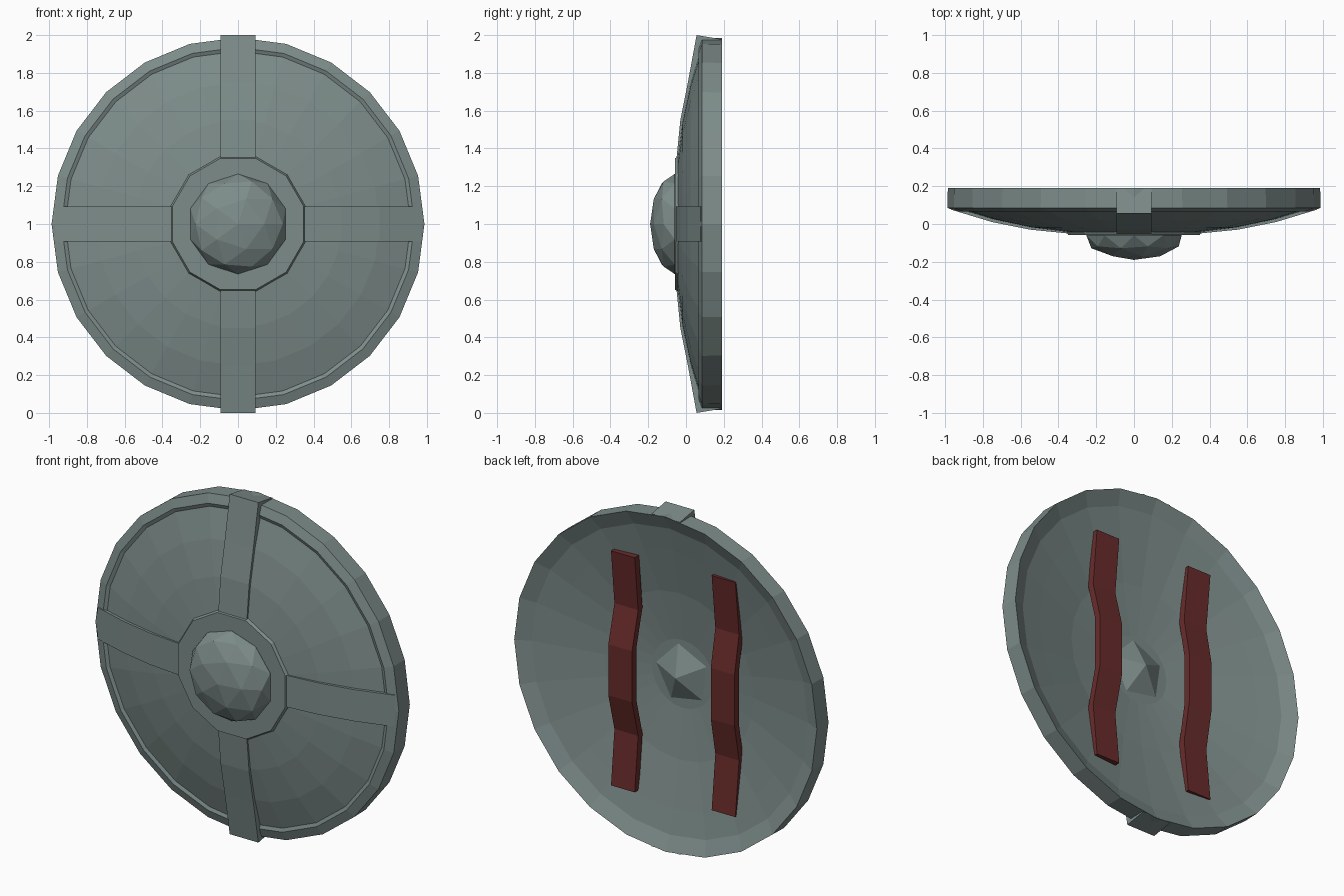
import bpy, bmesh, math
from mathutils import Matrix, Vector

if "Cube" in bpy.data.objects:
    bpy.data.objects.remove(bpy.data.objects["Cube"])


def material(name, color):
    m = bpy.data.materials.new(name)
    m.diffuse_color = (*color, 1)
    m.use_nodes = True
    m.node_tree.nodes["Principled BSDF"].inputs["Base Color"].default_value = m.diffuse_color
    return m


METAL = material("grey_green_metal", (0.205, 0.265, 0.255))
LEATHER = material("dark_red_leather", (0.14, 0.025, 0.024))
CENTRE = Vector((0, 0, 1))


def finish(name, bm, mat):
    bmesh.ops.recalc_face_normals(bm, faces=bm.faces)
    me = bpy.data.meshes.new(name)
    bm.to_mesh(me)
    bm.free()
    me.materials.append(mat)
    ob = bpy.data.objects.new(name, me)
    bpy.context.collection.objects.link(ob)
    return ob


def revolve(name, profile, sides, mat, offset=0.0):
    """Turn an (r, y) profile, starting and ending on the axis, around y."""
    bm = bmesh.new()
    rings = []
    for r, y in profile:
        if r == 0:
            rings.append([bm.verts.new((0, y, 1))] * sides)
        else:
            rings.append([bm.verts.new((r * math.cos(a), y, 1 + r * math.sin(a)))
                          for a in (offset + math.tau * i / sides for i in range(sides))])
    for a, b in zip(rings, rings[1:]):
        for i in range(sides):
            j = (i + 1) % sides
            bm.faces.new(list(dict.fromkeys([a[i], a[j], b[j], b[i]])))
    return finish(name, bm, mat)


def strip(name, front, back, x0, x1, mat, angle=0.0):
    """Band with (z, y) front and back outlines, between x0 and x1, turned about y."""
    bm = bmesh.new()
    rows = []
    for (zf, yf), (zb, yb) in zip(front, back):
        rows.append([bm.verts.new(p) for p in
                     ((x0, yf, zf), (x1, yf, zf), (x1, yb, zb), (x0, yb, zb))])
    for a, b in zip(rows, rows[1:]):
        for i in range(4):
            j = (i + 1) % 4
            bm.faces.new((a[i], a[j], b[j], b[i]))
    bm.faces.new(rows[0])
    bm.faces.new(rows[-1])
    bmesh.ops.transform(bm, verts=bm.verts,
                        matrix=Matrix.Translation(CENTRE) @ Matrix.Rotation(angle, 4, 'Y'))
    return finish(name, bm, mat)


# Dished shell with sunken front, raised rim band and hollow back
revolve("shield_shell", [
    (0, -0.042), (0.36, -0.042), (0.55, -0.018), (0.75, 0.024), (0.915, 0.074),
    (0.935, 0.066), (0.987, 0.085), (0.985, 0.19),
    (0.90, 0.15), (0.76, 0.12), (0.49, 0.065), (0.2, 0.03), (0, 0.03)], 24, METAL)

# Raised collar around the boss
revolve("centre_collar", [(0, -0.058), (0.36, -0.058), (0.38, -0.02), (0, -0.02)],
        12, METAL, math.radians(15))

# Four raised cross bars; the vertical pair overlaps the rim
for i, name in enumerate(("top_bar", "right_bar", "bottom_bar", "left_bar")):
    vertical = i % 2 == 0
    front = [(0.30, -0.055), (0.55, -0.030), (0.75, 0.010)]
    back = [(0.30, 0.0), (0.55, 0.03), (0.75, 0.065)]
    if vertical:
        front += [(1.0, 0.056), (0.978, 0.188)]
        back += [(0.93, 0.125), (0.955, 0.165)]
    else:
        front += [(0.968, 0.076)]
        back += [(0.93, 0.125)]
    strip(name, front, back, -0.093, 0.093, METAL, i * math.pi / 2)

# Faceted boss on the front
bm = bmesh.new()
bmesh.ops.create_icosphere(bm, subdivisions=2, radius=0.265)
bmesh.ops.transform(bm, verts=bm.verts, matrix=(
    Matrix.Translation((0, -0.06, 1)) @ Matrix.Diagonal((1, 0.49, 1, 1))
    @ Matrix.Rotation(math.pi / 2, 4, 'X')))
bmesh.ops.bisect_plane(bm, geom=bm.verts[:] + bm.edges[:] + bm.faces[:],
                       plane_co=(0, -0.04, 1), plane_no=(0, 1, 0), clear_outer=True)
finish("boss", bm, METAL)

# Five-sided back end of the boss
revolve("boss_back", [(0, 0.02), (0.18, 0.028), (0, 0.10)], 5, METAL, math.radians(80))

# Two bent straps on the back: x, z shift, then heights at end, bend and grip
for name, x, dz, end, bend, grip in (("left_strap", -0.34, 0.0, 0.137, 0.103, 0.145),
                                     ("right_strap", 0.306, -0.022, 0.15, 0.118, 0.175)):
    half = [(0.69, end), (0.37, bend), (0.15, grip)]
    outer = [(z + dz, y) for z, y in half] + [(dz - z, y) for z, y in reversed(half)]
    inner = [(z, y - 0.04) for z, y in outer]
    strip(name, inner, outer, x - 0.077, x + 0.077, LEATHER)
